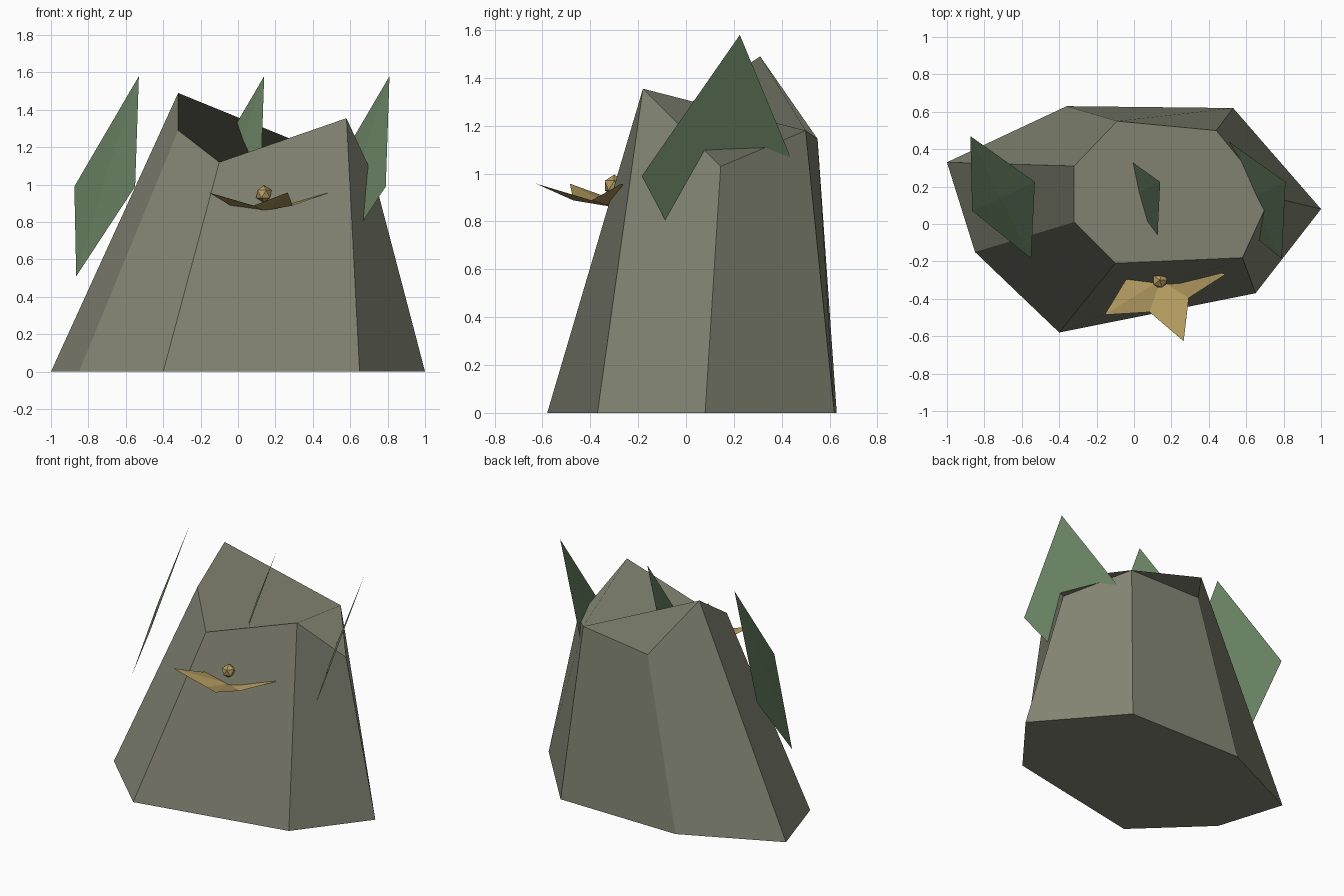
import bpy
import bmesh
import math
from mathutils import Vector, Matrix

cube = bpy.data.objects.get("Cube")
if cube:
    bpy.data.objects.remove(cube, do_unlink=True)


def material(name, rgb):
    mat = bpy.data.materials.new(name)
    mat.use_nodes = True
    color = (*rgb, 1.0)
    mat.diffuse_color = color
    bsdf = mat.node_tree.nodes["Principled BSDF"]
    bsdf.inputs["Base Color"].default_value = color
    bsdf.inputs["Roughness"].default_value = 0.9
    return mat


def finish(name, bm, mat, fix_normals=True):
    if fix_normals:
        bmesh.ops.recalc_face_normals(bm, faces=bm.faces)
    mesh = bpy.data.meshes.new(name)
    bm.to_mesh(mesh)
    bm.free()
    mesh.materials.append(mat)
    obj = bpy.data.objects.new(name, mesh)
    bpy.context.collection.objects.link(obj)
    return obj


stone = material("grey green stone", (0.226, 0.233, 0.170))
green = material("leaf green", (0.148, 0.240, 0.130))
gold = material("flower gold", (0.46, 0.335, 0.12))

# Rock: irregular seven-sided base joined to an uneven broken rim
base = [(1, .08), (.53, .62), (-.36, .63), (-1, .33),
        (-.85, -.15), (-.40, -.58), (.65, -.37)]
rim = [(.73, .145, 1.03), (.44, .50, 1.18), (-.09, .55, 1.145), (-.32, .31, 1.49),
       (-.32, .01, 1.29), (-.10, -.21, 1.12), (.58, -.18, 1.355)]
bm = bmesh.new()
low = [bm.verts.new((x, y, 0)) for x, y in base]
high = [bm.verts.new(p) for p in rim]
for i in range(len(low)):
    j = (i + 1) % len(low)
    bm.faces.new((low[i], low[j], high[j], high[i]))
bm.faces.new(high)
bm.faces.new(low[::-1])
finish("rock", bm, stone, fix_normals=False)


# Leaves: three leaning diamonds with a very shallow ridge on one side
def leaf(name, shift):
    top, left = Vector((-.53, .225, 1.58)), Vector((-.875, .47, .99))
    tip, right = Vector((-.865, .07, .51)), Vector((-.55, -.185, .99))
    outline = [top, left, tip, right]
    normal = (top - tip).cross(right - left).normalized()
    ridge = sum(outline, Vector()) / 4 - normal * 0.012
    bm = bmesh.new()
    ring = [bm.verts.new(p + Vector((shift, 0, 0))) for p in outline]
    peak = bm.verts.new(ridge + Vector((shift, 0, 0)))
    bm.faces.new(ring)
    for i in range(4):
        bm.faces.new((ring[i], ring[(i + 1) % 4], peak))
    finish(name, bm, green)


for k, side in enumerate(("right", "middle", "left")):
    leaf(side + "_leaf", k * 0.67)

# Flower: five raised diamond petals around a low centre
center = Vector((.14, -.30, .86))
angles = [5, 75, 143, 212, 291]


def polar(radius, degrees, rise):
    a = math.radians(degrees)
    return center + Vector((radius * math.cos(a), radius * math.sin(a), rise))


bm = bmesh.new()
middle = bm.verts.new(center)
tips, valleys = [], []
for i, a in enumerate(angles):
    following = angles[(i + 1) % 5] + (360 if i == 4 else 0)
    tips.append(bm.verts.new(polar(.35, a, .098)))
    valleys.append(bm.verts.new(polar(.18, (a + following) / 2, .028)))
for i in range(5):
    bm.faces.new((middle, valleys[i - 1], tips[i]))
    bm.faces.new((middle, tips[i], valleys[i]))
finish("flower_petals", bm, gold, fix_normals=False)

# Faceted flower heart
bm = bmesh.new()
bmesh.ops.create_icosphere(bm, subdivisions=1, radius=.046,
                           matrix=Matrix.Translation((.138, -.30, .95)))
finish("flower_heart", bm, gold)
